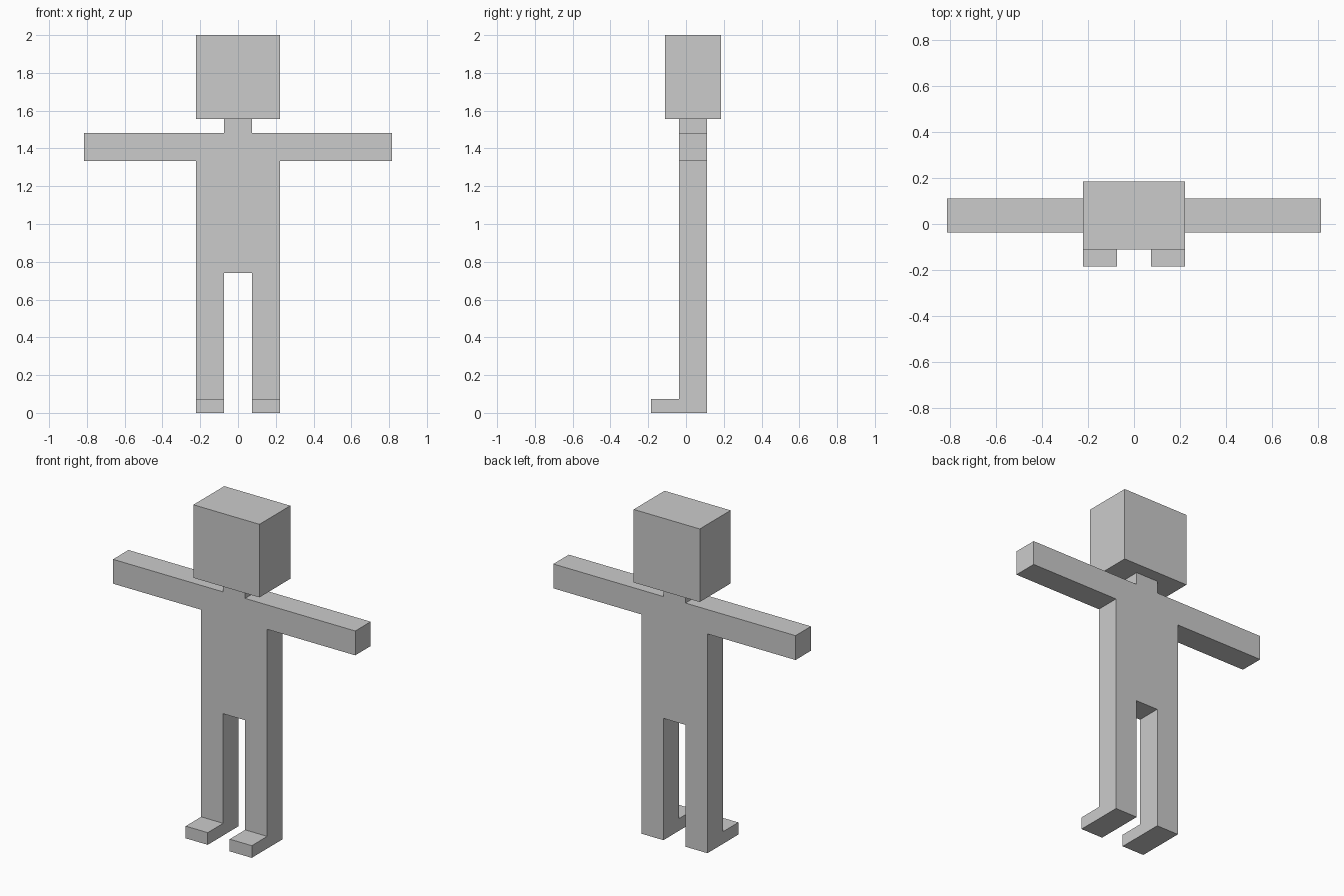
import bpy
import bmesh

if "Cube" in bpy.data.objects:
    bpy.data.objects.remove(bpy.data.objects["Cube"])

U = 2 / 27  # block unit: the figure is 27 blocks tall


def finish(name, bm):
    bmesh.ops.recalc_face_normals(bm, faces=bm.faces)
    mesh = bpy.data.meshes.new(name)
    bm.to_mesh(mesh)
    bm.free()
    obj = bpy.data.objects.new(name, mesh)
    bpy.context.collection.objects.link(obj)
    return obj


def extruded(name, outline, y0, y1):
    """Extrude an (x, z) outline from y0 to y1, all in block units."""
    bm = bmesh.new()
    face = bm.faces.new([bm.verts.new((x * U, y0 * U, z * U)) for x, z in outline])
    ext = bmesh.ops.extrude_face_region(bm, geom=[face], use_keep_orig=True)
    verts = [v for v in ext["geom"] if isinstance(v, bmesh.types.BMVert)]
    bmesh.ops.translate(bm, verts=verts, vec=(0, (y1 - y0) * U, 0))
    return finish(name, bm)


def box(name, x0, x1, y0, y1, z0, z1):
    return extruded(name, [(x0, z0), (x1, z0), (x1, z1), (x0, z1)], y0, y1)


# Body: legs, torso, outstretched arms and neck in one flat silhouette
half = [(1, 10), (1, 0), (3, 0), (3, 18), (11, 18), (11, 20), (1, 20), (1, 21)]
outline = half + [(-x, z) for x, z in reversed(half)]
extruded("body", outline, -0.5, 1.5)

# Head
box("head", -3, 3, -1.5, 2.5, 21, 27)

# Feet: toes projecting in front of each leg
for name, x in (("right_foot", -3), ("left_foot", 1)):
    box(name, x, x + 2, -2.5, -0.5, 0, 1)
